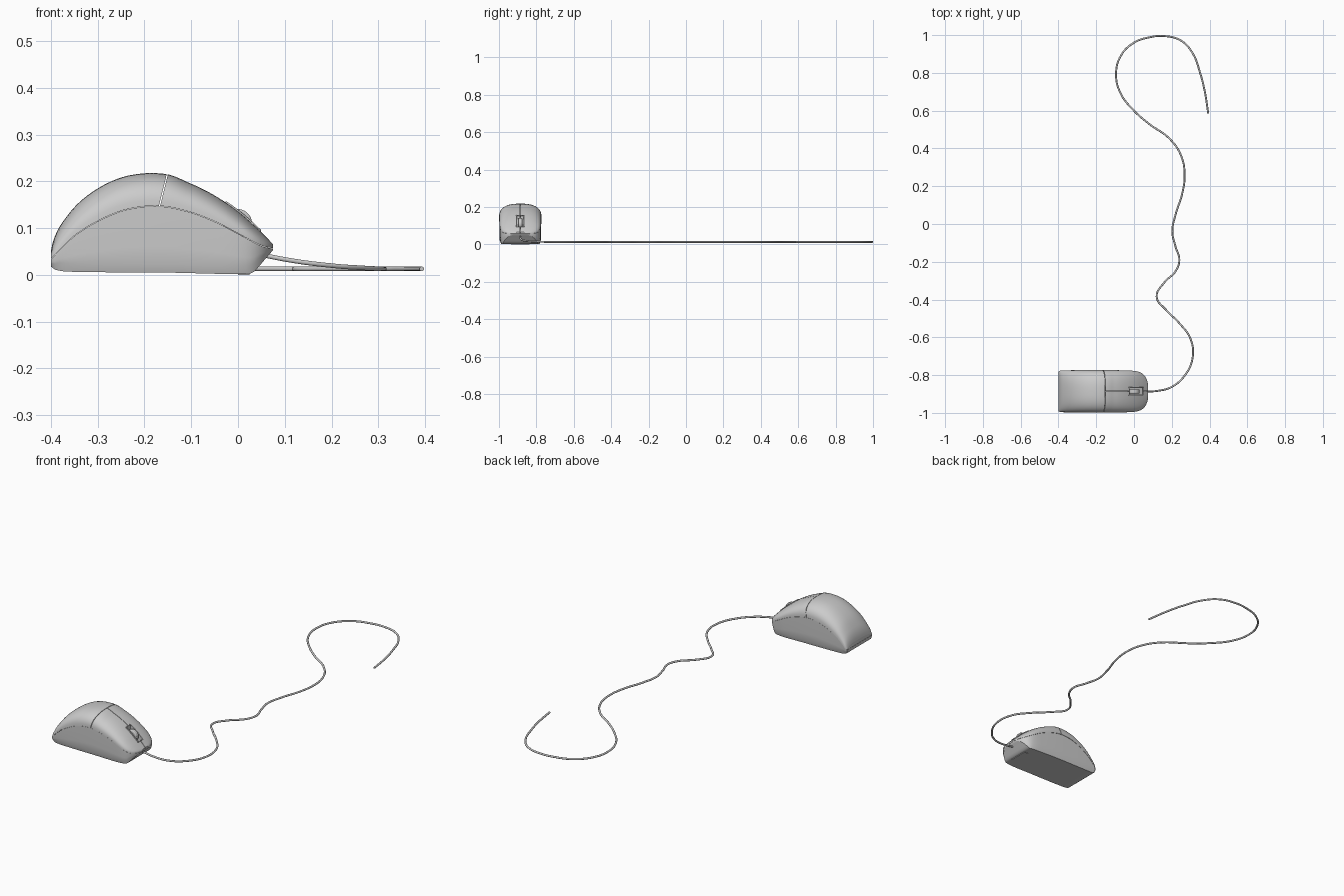
import bpy, bmesh, math
from mathutils import Vector

if "Cube" in bpy.data.objects:
    bpy.data.objects.remove(bpy.data.objects["Cube"])

CY = -0.886          # centre line of the mouse
SPLIT = -0.168       # where palm rest meets the buttons
SLOT = (-0.026, 0.047)


def smooth(pts):
    """Cubic interpolation through (x, value) points."""
    def tan(i):
        a, b = max(i - 1, 0), min(i + 1, len(pts) - 1)
        return (pts[b][1] - pts[a][1]) / (pts[b][0] - pts[a][0])

    def f(x):
        i = 0
        while i < len(pts) - 2 and x > pts[i + 1][0]:
            i += 1
        (x0, v0), (x1, v1) = pts[i], pts[i + 1]
        h = x1 - x0
        t = min(max((x - x0) / h, 0), 1)
        return ((2*t**3 - 3*t*t + 1) * v0 + (t**3 - 2*t*t + t) * h * tan(i)
                + (3*t*t - 2*t**3) * v1 + (t**3 - t*t) * h * tan(i + 1))
    return f


# side profiles: top, seam, underside; and half width
top = smooth([(-.40, .052), (-.395, .074), (-.38, .106), (-.338, .157), (-.274, .199), (-.21, .217),
              (-.16, .214), (-.10, .195), (-.05, .170), (0, .136), (.04, .101), (.075, .066)])
seam = smooth([(-.40, .034), (-.35, .083), (-.295, .117), (-.24, .139), (-.173, .147),
               (-.11, .136), (-.05, .114), (0, .088), (.05, .062), (.075, .056)])
under = smooth([(-.40, .018), (-.39, .011), (-.36, .007), (-.15, .005), (.028, .003),
                (.04, .013), (.06, .036), (.075, .053)])
width = smooth([(-.40, .105), (-.39, .110), (-.20, .113), (-.05, .111), (.01, .107),
                (.04, .097), (.06, .078), (.07, .056), (.075, .034)])


def stations(a, b, n):
    return [a + (b - a) * (1 - math.cos(math.pi * i / n)) / 2 for i in range(n + 1)]


def smooth_shade(ob):
    bpy.ops.object.select_all(action='DESELECT')
    ob.select_set(True)
    bpy.context.view_layer.objects.active = ob
    bpy.ops.object.shade_smooth_by_angle(angle=math.radians(32))


def loft(name, rings):
    bm = bmesh.new()
    vs = [[bm.verts.new(p) for p in r] for r in rings]
    n = len(rings[0])
    for a, b in zip(vs, vs[1:]):
        for j in range(n):
            k = (j + 1) % n
            bm.faces.new((a[j], a[k], b[k], b[j]))
    bm.faces.new(vs[0])
    bm.faces.new(vs[-1][::-1])
    bmesh.ops.recalc_face_normals(bm, faces=bm.faces)
    me = bpy.data.meshes.new(name)
    bm.to_mesh(me)
    bm.free()
    ob = bpy.data.objects.new(name, me)
    bpy.context.collection.objects.link(ob)
    smooth_shade(ob)
    return ob


def shell_point(x, t):
    """Point on the upper shell; t runs from 0 (one seam) to pi (other seam)."""
    c, s = math.cos(t), math.sin(t)
    zs = seam(x) + .001
    dz = (top(x) - zs) * max(s, 0) ** .8
    lean = .25 * max(0, 1 - abs(x - SPLIT) / .06)
    return Vector((x + lean * dz, CY + width(x) * math.copysign(abs(c) ** .8, c), zs + dz))


# lower body with chamfered foot
rings = []
for x in stations(-.40, .075, 48):
    w, zb, zs = width(x), under(x), seam(x)
    lip = zb + min(.018, .4 * (zs - zb))
    half = [(.92 * w, zb), (.975 * w, lip), (.99 * w, lip + .3 * (zs - lip)), (.992 * w, zs)]
    rings.append([Vector((x, CY + y, z)) for y, z in half]
                 + [Vector((x, CY - y, z)) for y, z in half[::-1]])
loft("lower_body", rings)

# palm rest
loft("palm_rest", [[shell_point(x, math.pi * i / 28) for i in range(29)]
                   for x in stations(-.40, SPLIT - .001, 28)])

# two buttons, cut back around the wheel slot
xs = sorted(stations(SPLIT + .0015, .075, 32) + [e + d for e in SLOT for d in (-.0004, .0004)])
for name, side in (("button_left", 1), ("button_right", -1)):
    rings = []
    for x in xs:
        gap = .019 if SLOT[0] < x < SLOT[1] else .0012
        tmax = math.acos((gap / width(x)) ** 1.25)
        ring = [shell_point(x, tmax * i / 16) for i in range(17)]
        ring.append(Vector((x, CY + gap, seam(x) + .001)))
        if side < 0:
            ring = [Vector((p.x, 2 * CY - p.y, p.z)) for p in ring]
        rings.append(ring)
    loft(name, rings)


def tube(name, pts, radius, cyclic=False, bezier=True):
    cu = bpy.data.curves.new(name, 'CURVE')
    cu.dimensions = '3D'
    cu.bevel_depth = radius
    cu.bevel_resolution = 3
    cu.resolution_u = 8
    cu.use_fill_caps = True
    sp = cu.splines.new('BEZIER' if bezier else 'POLY')
    target = sp.bezier_points if bezier else sp.points
    target.add(len(pts) - 1)
    for p, co in zip(target, pts):
        if bezier:
            p.co = co
            p.handle_left_type = p.handle_right_type = 'AUTO'
        else:
            p.co = (*co, 1)
    sp.use_cyclic_u = cyclic
    ob = bpy.data.objects.new(name, cu)
    bpy.context.collection.objects.link(ob)
    return ob


# rim around the wheel slot
edge = [SLOT[0] + (SLOT[1] - SLOT[0]) * i / 6 for i in range(7)]
rim = [(x, CY + .020, top(x)) for x in edge] + [(x, CY - .020, top(x)) for x in edge[::-1]]
tube("wheel_rim", rim, .003, cyclic=True, bezier=False)

# scroll wheel with rounded edges
bpy.ops.mesh.primitive_cylinder_add(vertices=40, radius=.031, depth=.022,
                                    location=(-.001, CY, .110), rotation=(math.pi / 2, 0, 0))
wheel = bpy.context.object
wheel.name = "scroll_wheel"
bev = wheel.modifiers.new("round", 'BEVEL')
bev.width, bev.segments = .004, 3
smooth_shade(wheel)

# small front glide foot
bpy.ops.mesh.primitive_cube_add(size=1, location=(.012, CY, .003))
foot = bpy.context.object
foot.name = "glide_foot"
foot.scale = (.025, .10, .006)

# cable: leaves the nose, drops to the table, wanders off
path = [(.05, -.886), (.12, -.884), (.20, -.862), (.27, -.80), (.31, -.71), (.30, -.61), (.24, -.525),
        (.17, -.455), (.12, -.385), (.16, -.31), (.22, -.25), (.24, -.19), (.22, -.12), (.203, -.04),
        (.22, .05), (.255, .16), (.268, .26), (.25, .36), (.19, .45), (.08, .53), (0, .60),
        (-.07, .69), (-.095, .79), (-.07, .89), (0, .96), (.08, .988), (.16, .995), (.25, .97),
        (.31, .905), (.35, .80), (.375, .70), (.393, .585)]
drop = [.043, .030, .020, .015]
tube("cable", [(x, y, drop[i] if i < 4 else .013) for i, (x, y) in enumerate(path)], .005)
